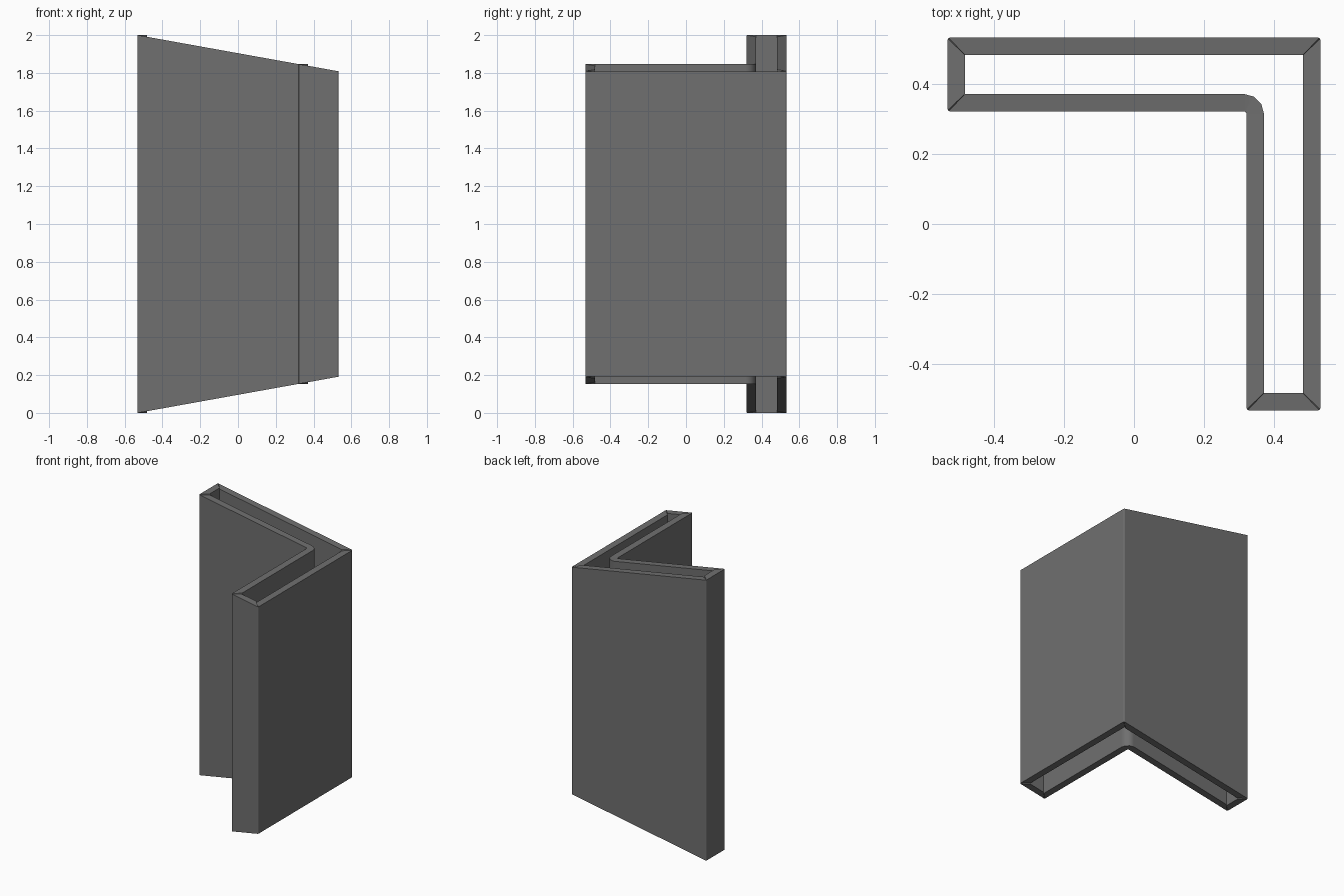
import bpy, bmesh, math
from mathutils import Vector

if "Cube" in bpy.data.objects:
    bpy.data.objects.remove(bpy.data.objects["Cube"])

HALF, ARM, WALL, R, SEG = 0.532, 0.321, 0.05, 0.008, 3
SLOPE = 0.18

# L-shaped outline, counter-clockwise
corners = [Vector(p) for p in ((-HALF, ARM), (ARM, ARM), (ARM, -HALF),
                               (HALF, -HALF), (HALF, HALF), (-HALF, HALF))]


def trim(x):
    """Height taken off top and bottom by the sloping cuts."""
    return SLOPE * (x + HALF)


# Softened outer outline with a matching inner outline one wall thickness in
outer, inner = [], []
for i, p in enumerate(corners):
    d1 = (p - corners[i - 1]).normalized()
    d2 = (corners[(i + 1) % len(corners)] - p).normalized()
    centre = p + R * (d2 - d1)
    convex = d1.cross(d2) > 0
    for k in range(SEG + 1):
        a = math.pi / 2 * k / SEG
        n = d1 * math.sin(a) - d2 * math.cos(a)
        o = centre + R * n
        outer.append((o, trim(o.x)))
        if convex:
            # rims of x-running walls follow the slope, y-running ones stay level
            q = p + WALL * (d2 - d1)
            wall_dir = d1 if k <= SEG / 2 else d2
            inner.append((q, trim(q.x if abs(wall_dir.x) > 0.5 else p.x)))
        else:
            inner.append((centre + (R + WALL) * n, trim(o.x)))

# Hollow tube: outer skin, top rim, inner skin, bottom rim
bm = bmesh.new()


def ring(loop, top):
    return [bm.verts.new((p.x, p.y, 2 - t if top else t)) for p, t in loop]


rings = [ring(outer, False), ring(outer, True), ring(inner, True), ring(inner, False)]
count = len(outer)
for r in range(4):
    a, b = rings[r], rings[(r + 1) % 4]
    for i in range(count):
        j = (i + 1) % count
        bm.faces.new((a[i], a[j], b[j], b[i]))
bmesh.ops.remove_doubles(bm, verts=bm.verts, dist=0.0005)
bmesh.ops.dissolve_degenerate(bm, edges=bm.edges, dist=0.0001)
bmesh.ops.recalc_face_normals(bm, faces=bm.faces)

mesh = bpy.data.meshes.new("hollow_corner_channel")
bm.to_mesh(mesh)
bm.free()
obj = bpy.data.objects.new("hollow_corner_channel", mesh)
bpy.context.collection.objects.link(obj)
bpy.context.view_layer.objects.active = obj
obj.select_set(True)
bpy.ops.object.shade_smooth_by_angle(angle=math.radians(35))

# Keep the broad faces flat in shading
weighted = obj.modifiers.new("flat_faces", 'WEIGHTED_NORMAL')
weighted.keep_sharp = True

# Dark grey finish
mat = bpy.data.materials.new("dark_grey")
mat.diffuse_color = (0.16, 0.16, 0.16, 1)
mat.use_nodes = True
mat.node_tree.nodes["Principled BSDF"].inputs["Base Color"].default_value = mat.diffuse_color
mesh.materials.append(mat)
